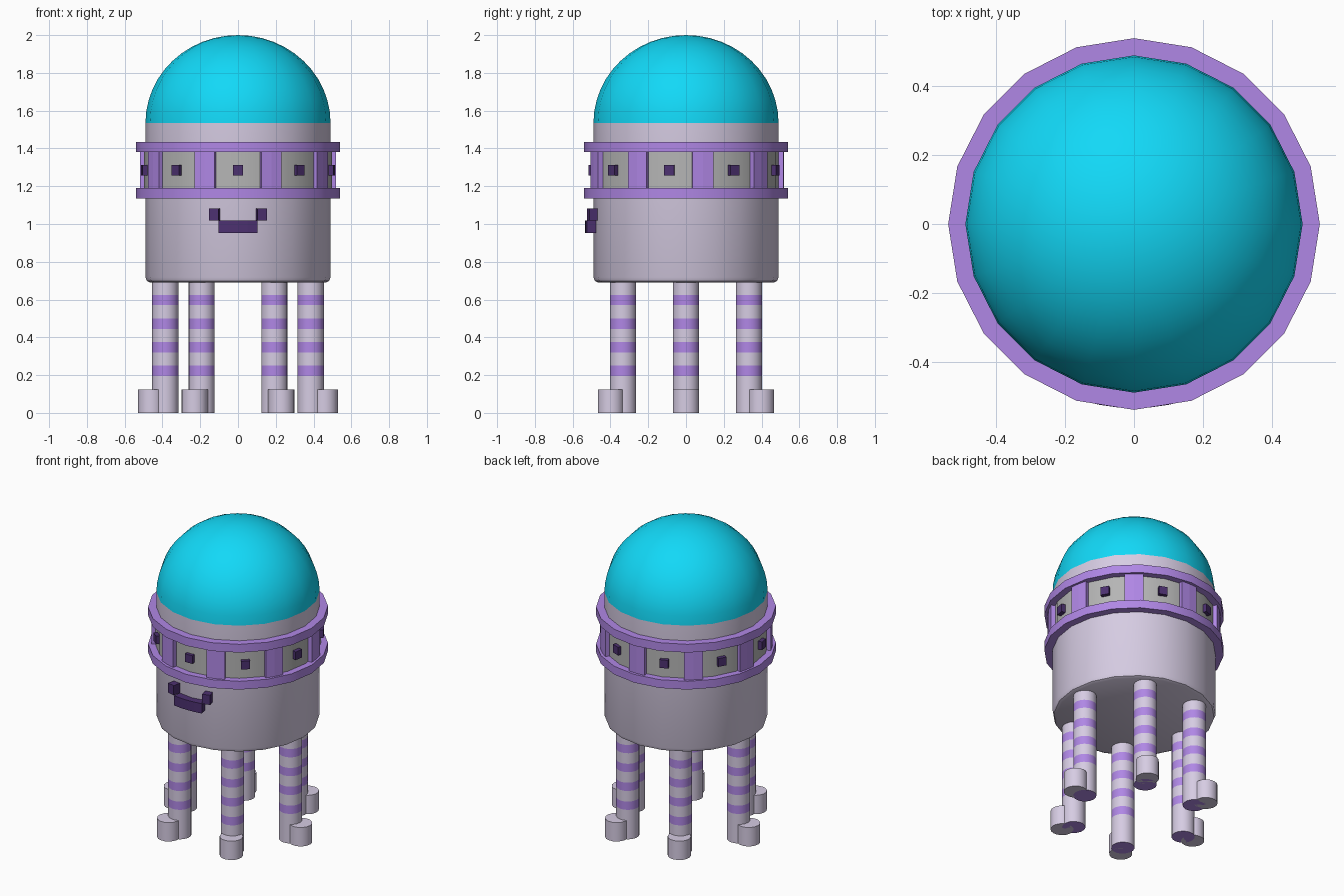
import bpy, bmesh
from math import sin, cos, pi, radians

if "Cube" in bpy.data.objects:
    bpy.data.objects.remove(bpy.data.objects["Cube"])


def material(name, srgb):
    m = bpy.data.materials.new(name)
    m.diffuse_color = (*[((c + 0.055) / 1.055) ** 2.4 for c in srgb], 1)
    m.use_nodes = True
    m.node_tree.nodes["Principled BSDF"].inputs["Base Color"].default_value = m.diffuse_color
    return m


SHELL = material("pale_lavender", (0.84, 0.80, 0.89))
PURPLE = material("purple", (0.69, 0.53, 0.90))
DARK = material("dark_purple", (0.30, 0.19, 0.44))
CYAN = material("cyan", (0.07, 0.85, 0.97))
GREY = material("panel_grey", (0.71, 0.71, 0.71))


def finish(name, bm, mats, smooth=40):
    bmesh.ops.recalc_face_normals(bm, faces=bm.faces)
    me = bpy.data.meshes.new(name)
    bm.to_mesh(me)
    bm.free()
    for m in mats:
        me.materials.append(m)
    ob = bpy.data.objects.new(name, me)
    bpy.context.collection.objects.link(ob)
    if smooth:
        bpy.ops.object.select_all(action='DESELECT')
        ob.select_set(True)
        bpy.context.view_layer.objects.active = ob
        bpy.ops.object.shade_smooth_by_angle(angle=radians(smooth))
    return ob


def lathe(name, profile, mats, sides=20, centre=(0, 0), closed=False,
          cap_low=False, cap_high=False, turn=0, bands=None, smooth=40):
    """Spin an (r, z) profile about a vertical axis; bands picks materials."""
    bm = bmesh.new()
    rings = [[bm.verts.new((centre[0] + r * cos(turn + 2 * pi * i / sides),
                            centre[1] + r * sin(turn + 2 * pi * i / sides), z))
              for i in range(sides)] for r, z in profile]
    pairs = list(zip(rings, rings[1:]))
    if closed:
        pairs.append((rings[-1], rings[0]))
    for k, (a, b) in enumerate(pairs):
        for i in range(sides):
            j = (i + 1) % sides
            f = bm.faces.new((a[i], a[j], b[j], b[i]))
            f.material_index = bands[k] if bands else 0
    if cap_low:
        bm.faces.new(rings[0]).material_index = len(mats) - 1
    if cap_high:
        bm.faces.new(rings[-1])
    bmesh.ops.remove_doubles(bm, verts=bm.verts, dist=1e-5)
    return finish(name, bm, mats, smooth)


def arc_block(name, mid, half, r0, r1, z0, z1, steps, mat):
    """Block bent around the body, centred on angle mid (degrees)."""
    bm = bmesh.new()
    loops = []
    for i in range(steps + 1):
        a = radians(mid - half + 2 * half * i / steps)
        loops.append([bm.verts.new((r * cos(a), r * sin(a), z))
                      for r, z in ((r0, z0), (r1, z0), (r1, z1), (r0, z1))])
    for a, b in zip(loops, loops[1:]):
        for i in range(4):
            j = (i + 1) % 4
            bm.faces.new((a[i], a[j], b[j], b[i]))
    bm.faces.new(loops[0])
    bm.faces.new(loops[-1])
    return finish(name, bm, [mat], 0)


# Body with a softened bottom edge, and dome
lathe("body", [(0.465, 0.69), (0.482, 0.698), (0.49, 0.718), (0.49, 1.535)],
      [SHELL], cap_low=True)
lathe("dome", [(0.49 * cos(pi / 2 * i / 12), 1.535 + 0.465 * sin(pi / 2 * i / 12))
               for i in range(13)], [CYAN])

# Belt: two rings, window band, posts and knobs
for name, z in (("lower_ring", 1.135), ("upper_ring", 1.38)):
    lathe(name, [(0.47, z), (0.54, z), (0.54, z + 0.055), (0.47, z + 0.055)],
          [PURPLE], closed=True)
lathe("window_band", [(0.497, 1.17), (0.497, 1.40)], [GREY])
for i in range(9):
    a = -90 + 40 * i
    arc_block(f"belt_post_{i}", a + 20, 6.3, 0.47, 0.52, 1.18, 1.39, 2, PURPLE)
    arc_block(f"window_knob_{i}", a, 3.0, 0.47, 0.518, 1.258, 1.312, 1, DARK)

# Smile
arc_block("mouth", -90, 11, 0.476, 0.535, 0.953, 1.018, 4, DARK)
for side, a in (("left", -104), ("right", -76)):
    arc_block(f"mouth_corner_{side}", a, 2.8, 0.476, 0.535, 1.018, 1.082, 1, DARK)

# Six striped legs with round toes
heights = [0, 0.195, 0.25, 0.32, 0.375, 0.445, 0.50, 0.57, 0.625, 0.70]
for i in range(6):
    t = i * pi / 3
    lathe(f"leg_{i}", [(0.07, z) for z in heights], [SHELL, PURPLE], sides=16,
          centre=(0.385 * cos(t), 0.385 * sin(t)), turn=t, cap_low=True,
          cap_high=True, bands=[k % 2 for k in range(9)])
    lathe(f"toe_{i}", [(0.07, 0), (0.07, 0.125)], [SHELL], sides=16,
          centre=(0.459 * cos(t), 0.459 * sin(t)), turn=t, cap_low=True,
          cap_high=True)
